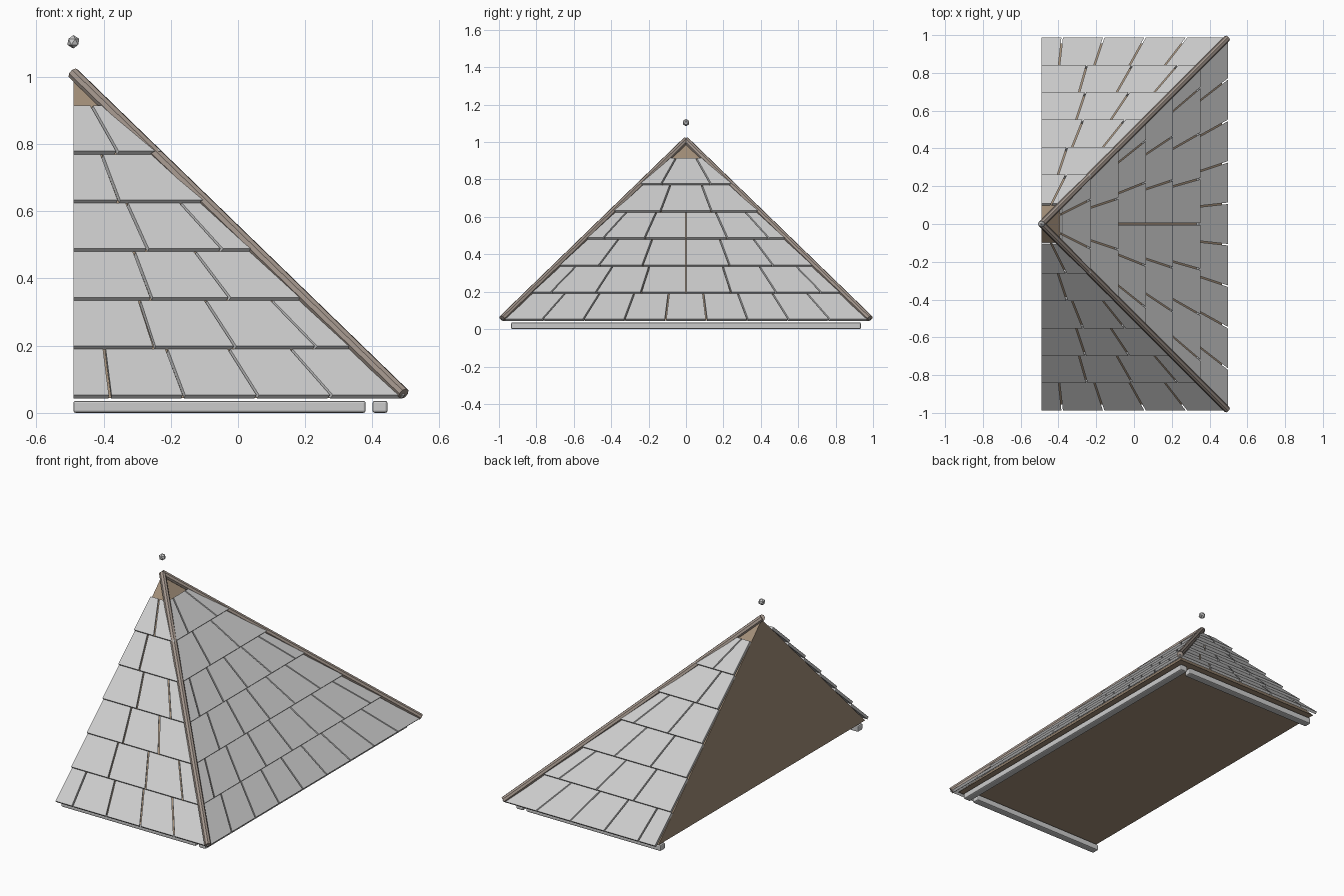
import bpy, bmesh, math
from mathutils import Vector

if "Cube" in bpy.data.objects:
    bpy.data.objects.remove(bpy.data.objects["Cube"])

CX = -0.49          # x of the apex and of the flat cut side
APEX = 1.0          # apex height of the wooden core
BASE_Z = 0.045
STEP = 0.145        # depth of one tile row
ROWS = [9, 7, 6, 5, 3, 2]
GAP = 0.004


def material(name, rgb):
    m = bpy.data.materials.new(name)
    m.diffuse_color = (*rgb, 1)
    m.use_nodes = True
    m.node_tree.nodes["Principled BSDF"].inputs["Base Color"].default_value = m.diffuse_color
    return m


wood = material("wood", (0.36, 0.27, 0.19))
ridge_wood = material("ridge_wood", (0.36, 0.30, 0.26))


def make_object(name, bm, mat=None):
    bmesh.ops.recalc_face_normals(bm, faces=bm.faces)
    me = bpy.data.meshes.new(name)
    bm.to_mesh(me)
    bm.free()
    ob = bpy.data.objects.new(name, me)
    bpy.context.collection.objects.link(ob)
    if mat:
        me.materials.append(mat)
    return ob


# wooden half-pyramid under the tiles
bm = bmesh.new()
r = APEX - BASE_Z
corners = [(CX, -r, BASE_Z), (CX + r, -r, BASE_Z), (CX + r, r, BASE_Z), (CX, r, BASE_Z)]
base = [bm.verts.new(c) for c in corners]
top = bm.verts.new((CX, 0, APEX))
bm.faces.new(base)
for i in range(4):
    bm.faces.new((base[i], base[(i + 1) % 4], top))
make_object("roof_core", bm, wood)


# mapping from (distance out, sideways, height) to each slope
def right(d, s, z):
    return Vector((CX + d, s, z))


def front(d, s, z):
    return Vector((CX + s, -d, z))


def back(d, s, z):
    return Vector((CX + s, d, z))


def add_tile(bm, place, d_low, d_up, f0, f1, low_lim):
    """One tilted slab; f0 and f1 are its sides as fractions of the row width."""
    g0 = GAP if f0 > low_lim else 0
    g1 = GAP if f1 < 1 else 0
    rings = []
    for lift_low, lift_up in ((0.010, 0.0), (0.0205, 0.0115)):
        ring = []
        for d, lift, order in ((d_low, lift_low, 1), (d_up, lift_up, -1)):
            out = d + lift
            sides = [f0 * out + g0, f1 * out - g1][::order]
            ring += [bm.verts.new(place(out, s, APEX - d + lift)) for s in sides]
        rings.append(ring)
    a, b = rings
    bm.faces.new(a)
    bm.faces.new(b)
    for i in range(4):
        j = (i + 1) % 4
        bm.faces.new((a[i], a[j], b[j], b[i]))


# tile rows, every other row shifted by half a tile
for name, place, low_lim in (("tiles_right", right, -1), ("tiles_front", front, 0),
                             ("tiles_back", back, 0)):
    bm = bmesh.new()
    for k, n in enumerate(ROWS):
        d_low = 0.967 - STEP * k
        shift = 0.5 * (k % 2)
        for i in range(n + (k % 2)):
            f0 = max(low_lim, 2 * (i - shift) / n - 1)
            f1 = min(1, 2 * (i + 1 - shift) / n - 1)
            if f1 - f0 > 0.01:
                add_tile(bm, place, d_low, d_low - STEP, f0, f1, low_lim)
    make_object(name, bm)

# hip ridge poles
for name, side in (("hip_front", -1), ("hip_back", 1)):
    p0 = Vector((CX, 0, 1.01))
    p1 = Vector((CX + 0.983, side * 0.983, 0.057))
    axis = p1 - p0
    bpy.ops.mesh.primitive_cylinder_add(vertices=8, radius=0.018, depth=axis.length,
                                        location=(p0 + p1) / 2,
                                        rotation=axis.to_track_quat('Z', 'Y').to_euler())
    ob = bpy.context.object
    ob.name = name
    ob.data.materials.append(ridge_wood)


# eave beams under the roof
def beam(name, lo, hi):
    lo, hi = Vector(lo), Vector(hi)
    bpy.ops.mesh.primitive_cube_add(size=1, location=(lo + hi) / 2)
    ob = bpy.context.object
    ob.name = name
    ob.scale = hi - lo
    bpy.ops.object.transform_apply(location=False, rotation=False, scale=True)
    bev = ob.modifiers.new("bevel", 'BEVEL')
    bev.width = 0.007
    bev.segments = 2


beam("beam_right", (0.40, -0.935, 0), (0.445, 0.935, 0.036))
beam("beam_front", (CX, -0.935, 0), (0.38, -0.89, 0.036))
beam("beam_back", (CX, 0.89, 0), (0.38, 0.935, 0.036))

# finial ball floating above the apex
bpy.ops.mesh.primitive_ico_sphere_add(subdivisions=1, radius=0.02, location=(CX, 0, 1.104))
bpy.context.object.name = "finial"
